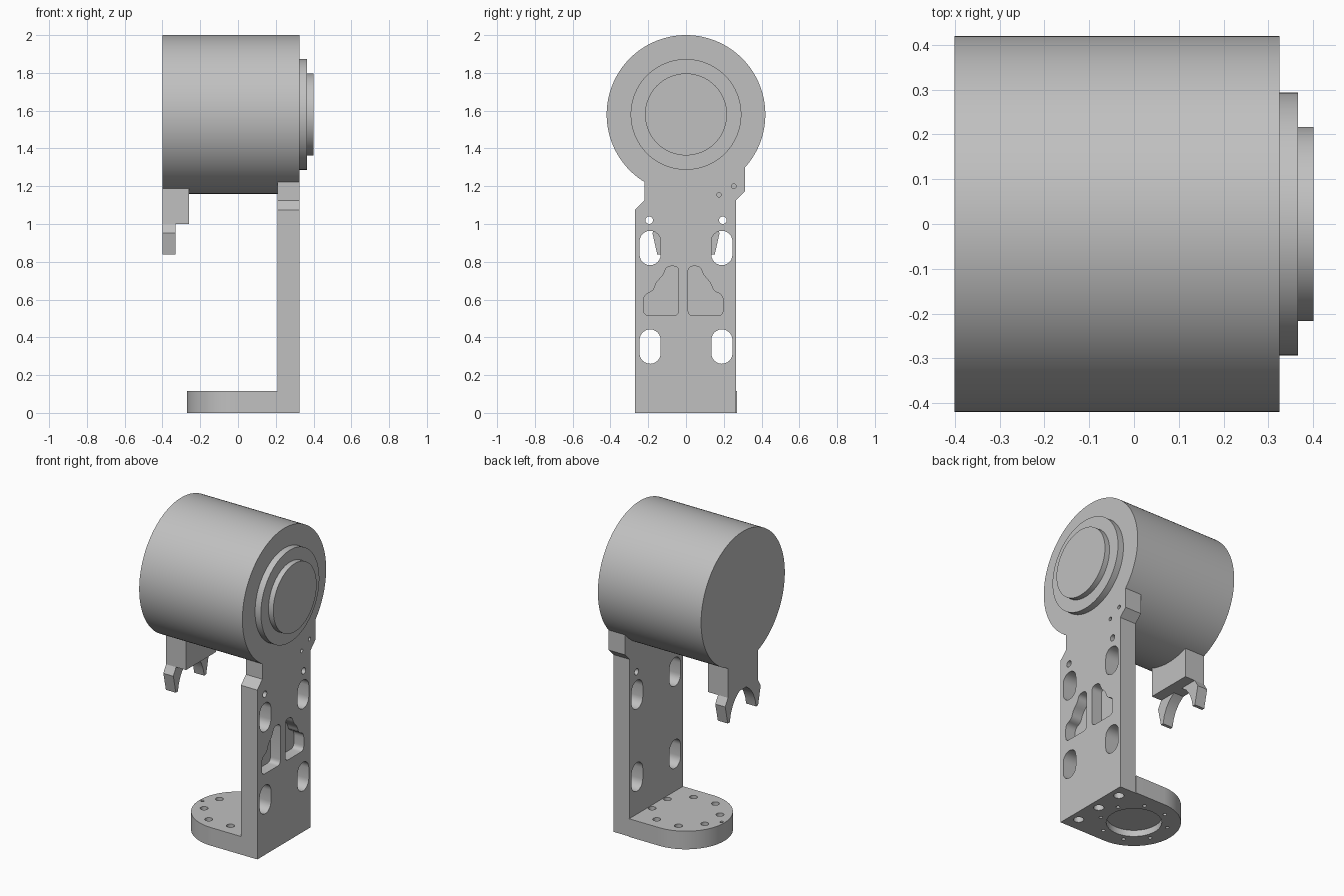
import bpy, bmesh
from math import cos, sin, pi, radians
from mathutils import Vector

if "Cube" in bpy.data.objects:
    bpy.data.objects.remove(bpy.data.objects["Cube"])

grey = bpy.data.materials.new("metal_grey")
grey.diffuse_color = (0.53, 0.53, 0.53, 1)
grey.use_nodes = True
grey.node_tree.nodes["Principled BSDF"].inputs["Base Color"].default_value = grey.diffuse_color
MOTOR_Z = 1.58


def arc(cx, cy, r, a0, a1, n):
    return [(cx + r * cos(radians(a0 + (a1 - a0) * i / n)),
             cy + r * sin(radians(a0 + (a1 - a0) * i / n))) for i in range(n + 1)]


def circle(cx, cy, r, n=32):
    return arc(cx, cy, r, 0, 360, n)[:-1]


def slot(cx, z0, z1, r):
    return arc(cx, z1 - r, r, 0, 180, 12) + arc(cx, z0 + r, r, 180, 360, 12)


def under_motor(y0, y1, n=20):
    """Points along the underside of the motor drum, from y0 to y1."""
    ys = [y0 + (y1 - y0) * i / n for i in range(n + 1)]
    return [(y, MOTOR_Z - (0.4195 ** 2 - y * y) ** 0.5) for y in ys]


def rounded(pts, r, n=5):
    out = []
    for i, p in enumerate(pts):
        p, a, b = Vector(p), Vector(pts[i - 1]), Vector(pts[(i + 1) % len(pts)])
        s = p + (a - p).normalized() * min(r, (a - p).length * 0.48)
        e = p + (b - p).normalized() * min(r, (b - p).length * 0.48)
        for k in range(n + 1):
            t = k / n
            out.append(tuple(s * (1 - t) ** 2 + p * 2 * t * (1 - t) + e * t * t))
    return out


def prism(name, profiles, axis, lo, hi):
    """Extrude profiles: (y, z) along x, or (x, y) along z."""
    bm = bmesh.new()
    place = (lambda p, d: (d, *p)) if axis == "x" else (lambda p, d: (*p, d))
    for pts in profiles:
        face = bm.faces.new([bm.verts.new(place(p, lo)) for p in pts])
        top = bmesh.ops.extrude_face_region(bm, geom=[face])["geom"]
        step = Vector(place((0, 0), hi - lo))
        bmesh.ops.translate(bm, vec=step, verts=[v for v in top if isinstance(v, bmesh.types.BMVert)])
    bmesh.ops.recalc_face_normals(bm, faces=bm.faces)
    mesh = bpy.data.meshes.new(name)
    bm.to_mesh(mesh)
    bm.free()
    mesh.materials.append(grey)
    obj = bpy.data.objects.new(name, mesh)
    bpy.context.collection.objects.link(obj)
    return obj


def cut(obj, profiles, axis, lo, hi):
    tool = prism("cutter", profiles, axis, lo, hi)
    tool.hide_render = True
    mod = obj.modifiers.new("cut", "BOOLEAN")
    mod.operation, mod.solver, mod.object = "DIFFERENCE", "EXACT", tool
    bpy.context.view_layer.objects.active = obj
    bpy.ops.object.modifier_apply(modifier=mod.name)
    bpy.data.objects.remove(tool)


# Motor drum with two stepped discs on its front
prism("motor_drum", [circle(0, MOTOR_Z, 0.42, 128)], "x", -0.4, 0.325)
prism("motor_flange", [circle(0, MOTOR_Z, 0.293, 96)], "x", 0.325, 0.366)
prism("motor_cap", [circle(0, MOTOR_Z, 0.217, 96)], "x", 0.366, 0.4)

# Upright plate, shaped to meet the drum
plate = prism("upright_plate", [
    [(-0.27, 0), (0.265, 0), (0.265, 1.125), (0.312, 1.172)]
    + under_motor(0.312, -0.22) + [(-0.22, 1.125), (-0.27, 1.075)]], "x", 0.21, 0.325)
cut(plate, [slot(s * 0.19, z, z + 0.182, 0.056) for s in (-1, 1) for z in (0.26, 0.782)]
    + [circle(s * 0.195, 1.02, 0.02) for s in (-1, 1)], "x", 0.1, 0.4)

# Blind pockets and pin holes in the outer face
half = [(0.025, 0.515), (0.21, 0.515), (0.21, 0.625), (0.158, 0.645),
        (0.145, 0.69), (0.105, 0.73), (0.09, 0.777), (0.025, 0.777)]
pockets = [rounded([(s * y - 0.014, z) for y, z in half], 0.03) for s in (-1, 1)]
cut(plate, pockets, "x", 0.255, 0.4)
cut(plate, [circle(0.253, 1.2, 0.012, 20), circle(0.175, 1.155, 0.012, 20)], "x", 0.26, 0.4)

# Bolt holes in the plate's underside
cut(plate, [circle(0.265, y, 0.03) for y in (-0.18, 0, 0.18)], "z", -0.1, 0.09)

# Round-ended foot with counterbored bolt ring and recess below
foot = prism("foot", [[(0.21, 0.27)] + arc(0, 0, 0.27, 90, 270, 48) + [(0.21, -0.27)]], "z", 0, 0.115)
ring = [(0.2 * cos(pi / 8 + i * pi / 4), 0.2 * sin(pi / 8 + i * pi / 4)) for i in range(8)]
cut(foot, [circle(x, y, 0.023, 24) for x, y in ring], "z", 0.05, 0.2)
cut(foot, [circle(x, y, 0.011, 16) for x, y in ring], "z", -0.1, 0.08)
cut(foot, [circle(-0.25, 0, 0.01, 16)], "z", 0.06, 0.2)
cut(foot, [circle(0, 0, 0.16, 64)], "z", -0.1, 0.04)

# Rear clip: block under the drum and two curved claws
prism("clip_block", [[(-0.15, 1.0), (0.15, 1.0)] + under_motor(0.15, -0.15)], "x", -0.4, -0.26)
claw = [(0.15, 1.0), (0.178, 0.953), (0.152, 0.838), (0.132, 0.838),
        (0.122, 0.885), (0.103, 0.93), (0.075, 0.968), (0.035, 1.0)]
for side, s in (("left", -1), ("right", 1)):
    prism(side + "_claw", [[(s * y, z) for y, z in claw]], "x", -0.4, -0.33)

# Smooth the round surfaces, keep edges sharp
for obj in bpy.context.collection.objects:
    obj.select_set(True)
    bpy.context.view_layer.objects.active = obj
bpy.ops.object.shade_smooth_by_angle(angle=radians(25))
